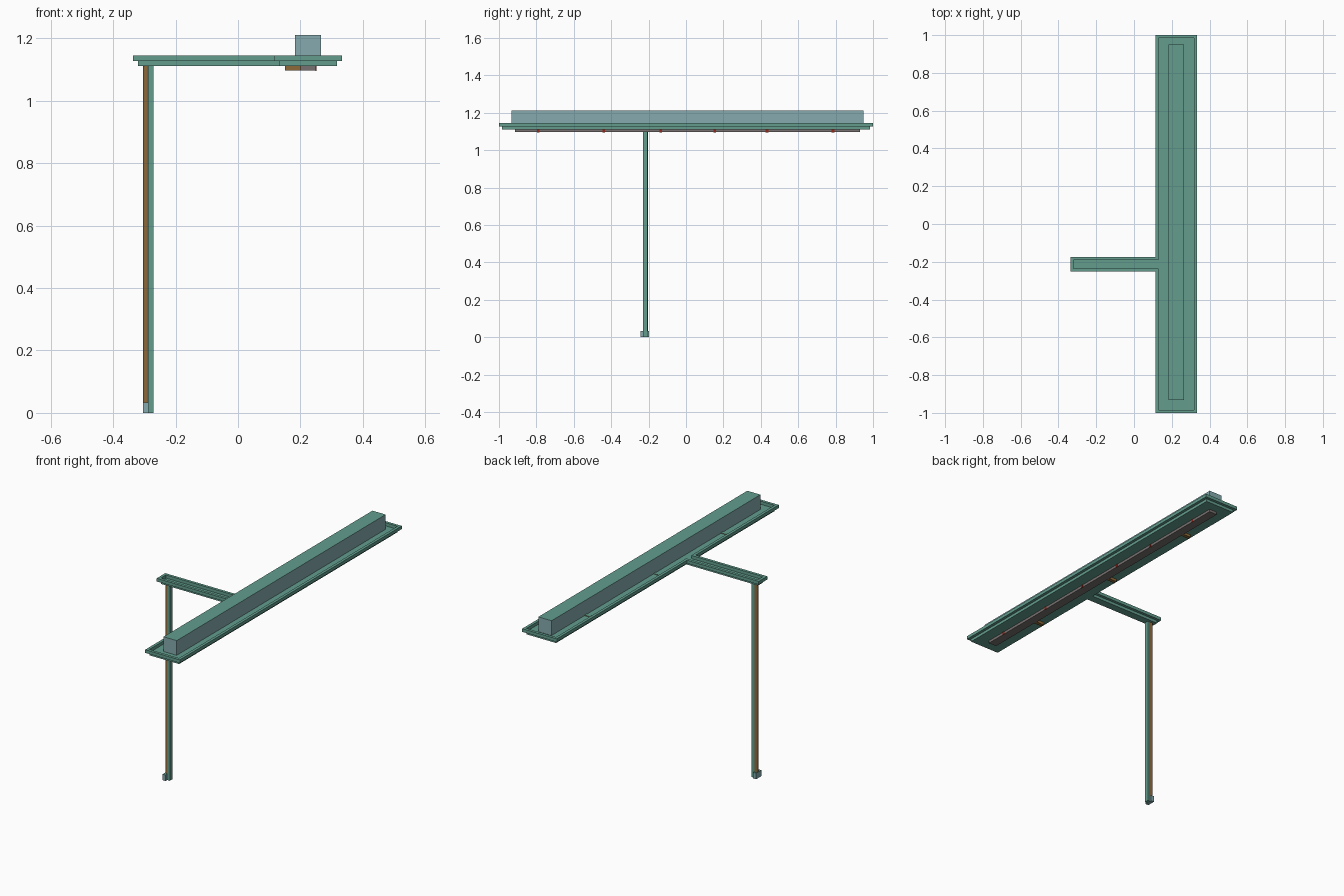
import bpy, bmesh

if "Cube" in bpy.data.objects:
    bpy.data.objects.remove(bpy.data.objects["Cube"], do_unlink=True)


def material(name, rgb):
    m = bpy.data.materials.new(name)
    m.use_nodes = True
    m.diffuse_color = (*rgb, 1)
    m.node_tree.nodes["Principled BSDF"].inputs["Base Color"].default_value = (*rgb, 1)
    return m


GREEN = material("sea green", (0.125, 0.34, 0.27))
GLASS = material("blue grey", (0.24, 0.41, 0.43))
BROWN = material("brown", (0.27, 0.14, 0.04))
GREY = material("warm grey", (0.19, 0.165, 0.165))
RED = material("dark red", (0.30, 0.02, 0.01))


def finish(bm, name, *mats):
    bmesh.ops.recalc_face_normals(bm, faces=bm.faces)
    me = bpy.data.meshes.new(name)
    bm.to_mesh(me)
    bm.free()
    for m in mats:
        me.materials.append(m)
    ob = bpy.data.objects.new(name, me)
    bpy.context.collection.objects.link(ob)
    return ob


def box(name, x, y, z, mat, cap=None):
    """Box from (low, high) ranges; cap colours the top face."""
    bm = bmesh.new()
    bmesh.ops.create_cube(bm, size=1)
    for v in bm.verts:
        v.co = [r[0] if c < 0 else r[1] for c, r in zip(v.co, (x, y, z))]
    bm.normal_update()
    if cap:
        for f in bm.faces:
            f.material_index = int(f.normal.z > 0.5)
    return finish(bm, name, mat, *([cap] if cap else []))


def canopy_face(bm, z, m):
    """T-shaped canopy outline, moved inwards by m."""
    arm_x, left, right = -0.337 + m, 0.115 + m, 0.333 - m
    low, high, end = -0.251 + m, -0.174 - m, 1 - m
    pts = [(left, -end), (right, -end), (right, end), (left, end),
           (left, high), (arm_x, high), (arm_x, low), (left, low)]
    return bm.faces.new([bm.verts.new((px, py, z)) for px, py in pts])


def extrude_up(bm, faces, height):
    geo = bmesh.ops.extrude_face_region(bm, geom=faces)["geom"]
    verts = [g for g in geo if isinstance(g, bmesh.types.BMVert)]
    bmesh.ops.translate(bm, verts=verts, vec=(0, 0, height))


RIM = 0.016

# Canopy floor and raised rim
bm = bmesh.new()
extrude_up(bm, [canopy_face(bm, 1.111, RIM)], 0.016)
finish(bm, "canopy_floor", GREEN)

bm = bmesh.new()
outer = canopy_face(bm, 1.127, 0)
inner = canopy_face(bm, 1.127, RIM)
a, b = list(outer.verts), list(inner.verts)
bmesh.ops.delete(bm, geom=[outer, inner], context="FACES_ONLY")
ring = [bm.faces.new((a[i - 1], a[i], b[i], b[i - 1])) for i in range(len(a))]
extrude_up(bm, ring, 0.018)
finish(bm, "canopy_rim", GREEN)

# Long box on the canopy
box("roof_box", (0.183, 0.266), (-0.932, 0.95), (1.127, 1.211), GLASS, GREEN)

# Light strip below, with brackets on one side and clips on the other
box("light_strip", (0.2, 0.25), (-0.915, 0.93), (1.096, 1.111), GREY)
for y in (-0.585, 0.022, 0.643):
    box("strip_bracket", (0.15, 0.2), (y - 0.01, y + 0.01), (1.096, 1.13), BROWN, GREEN)
for y in (-0.79, -0.44, -0.136, 0.153, 0.433, 0.786):
    box("strip_clip", (0.248, 0.252), (y - 0.007, y + 0.007), (1.095, 1.111), RED)

# Post with a round rod along it
box("post", (-0.288, -0.27), (-0.229, -0.206), (0, 1.111), GREEN)
bm = bmesh.new()
bmesh.ops.create_cone(bm, cap_ends=True, segments=16, radius1=0.0105, radius2=0.0105, depth=1.1)
bmesh.ops.translate(bm, verts=bm.verts, vec=(-0.294, -0.2135, 0.579))
for f in bm.faces:
    f.smooth = len(f.verts) == 4
    f.material_index = int(f.normal.z > 0.5)
finish(bm, "post_rod", BROWN, GREEN)

# Foot block
box("foot", (-0.305, -0.286), (-0.244, -0.197), (0, 0.034), GLASS, GREEN)
